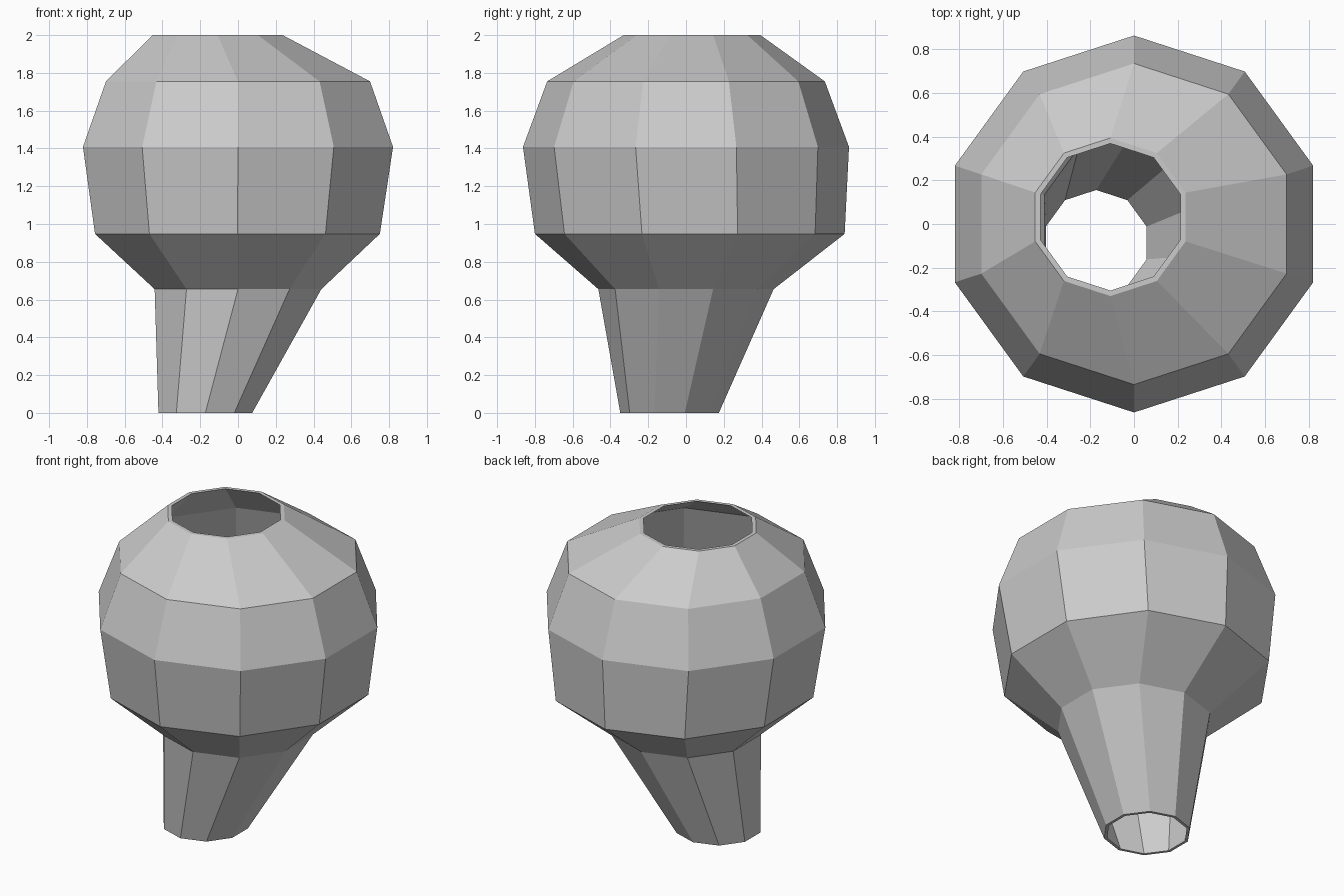
import bpy, bmesh, math

if "Cube" in bpy.data.objects:
    bpy.data.objects.remove(bpy.data.objects["Cube"])

SIDES = 10
WALL = 0.93  # inner radius as a fraction of the outer radius

# centre x, centre y, height, radius x, radius y
RINGS = [
    (-0.173, -0.087, 0.0, 0.261, 0.261),
    (0.0, 0.0, 0.655, 0.464, 0.464),
    (-0.003, 0.02, 0.948, 0.793, 0.82),
    (0.0, 0.0, 1.408, 0.863, 0.863),
    (0.0, 0.0, 1.755, 0.735, 0.735),
    (-0.108, 0.032, 2.0, 0.362, 0.362),
]


def add_ring(bm, ring, scale):
    cx, cy, z, rx, ry = ring
    verts = []
    for i in range(SIDES):
        a = math.pi / 2 + 2 * math.pi * i / SIDES
        verts.append(bm.verts.new((cx + scale * rx * math.cos(a),
                                   cy + scale * ry * math.sin(a), z)))
    return verts


def bridge(bm, lower, upper):
    for i in range(SIDES):
        j = (i + 1) % SIDES
        bm.faces.new((lower[i], lower[j], upper[j], upper[i]))


# Hollow faceted vessel: up the outside, over the rim, down the inside
bm = bmesh.new()
loops = [add_ring(bm, r, 1.0) for r in RINGS]
loops += [add_ring(bm, r, WALL) for r in reversed(RINGS)]
for k in range(len(loops)):
    bridge(bm, loops[k], loops[(k + 1) % len(loops)])
bmesh.ops.recalc_face_normals(bm, faces=bm.faces)

mesh = bpy.data.meshes.new("faceted_vessel")
bm.to_mesh(mesh)
bm.free()
vessel = bpy.data.objects.new("faceted_vessel", mesh)
bpy.context.collection.objects.link(vessel)
